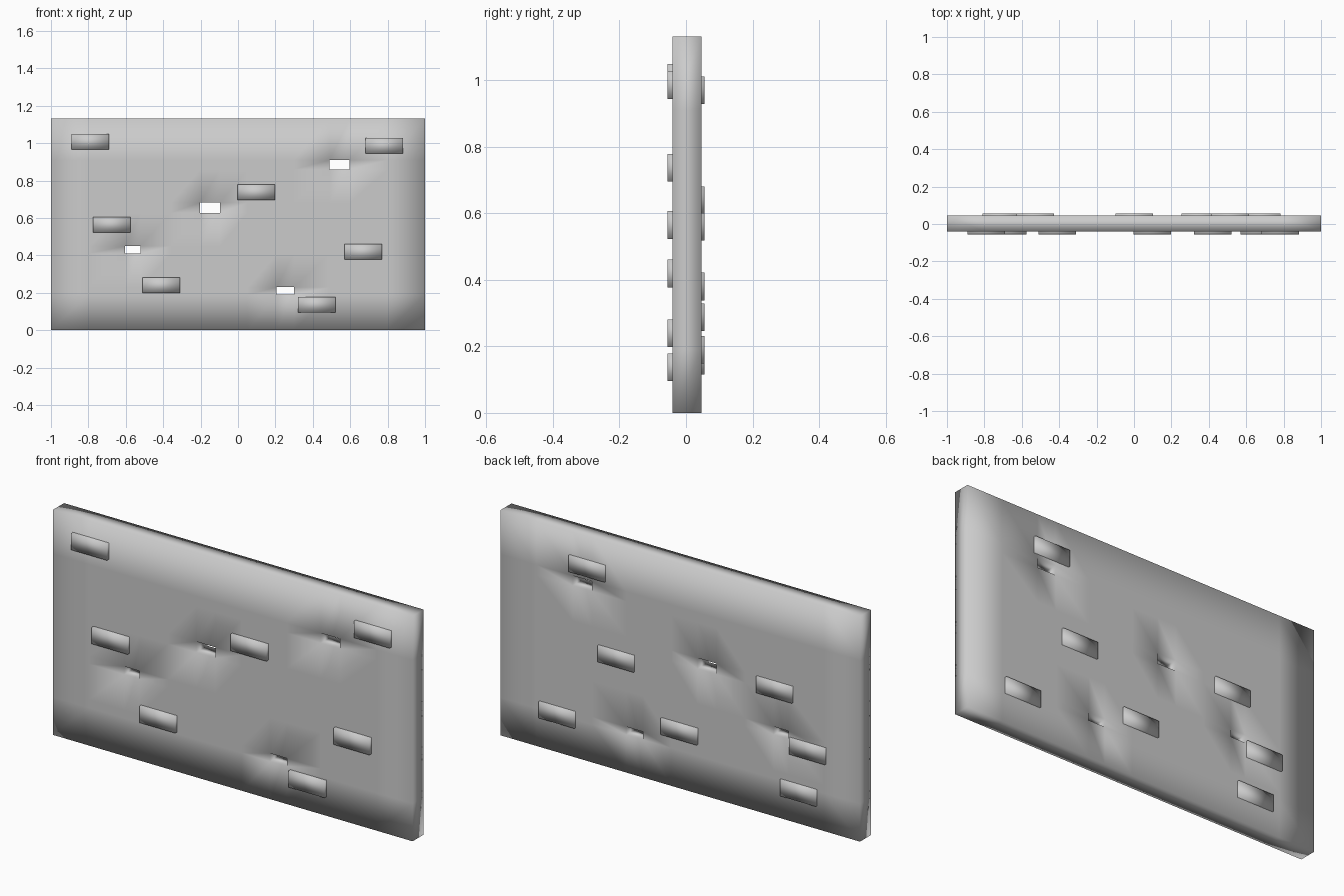
import bpy
import bmesh

if "Cube" in bpy.data.objects:
    bpy.data.objects.remove(bpy.data.objects["Cube"])

FRONT, BACK = -0.041, 0.046      # wall faces in y
FRONT_OUT, BACK_OUT = -0.056, 0.055  # outer faces of the raised bricks


def finish(name, bm):
    bmesh.ops.recalc_face_normals(bm, faces=bm.faces)
    for f in bm.faces:
        f.smooth = True
    mesh = bpy.data.meshes.new(name)
    bm.to_mesh(mesh)
    bm.free()
    ob = bpy.data.objects.new(name, mesh)
    bpy.context.collection.objects.link(ob)
    return ob


# wall slab: grid of cells, with four cells left open as through holes
xs = [-1, -0.8, -0.603, -0.52, -0.36, -0.203, -0.097, 0.05,
      0.207, 0.30, 0.49, 0.597, 0.8, 1]
zs = [0, 0.19, 0.23, 0.41, 0.45, 0.628, 0.682, 0.86, 0.91, 1.132]
holes = {(2, 3), (5, 5), (8, 1), (10, 7)}   # (column, row)
cells = {(i, k) for i in range(len(xs) - 1) for k in range(len(zs) - 1)} - holes

bm = bmesh.new()
grid = {}


def vert(i, k, y):
    if (i, k, y) not in grid:
        grid[i, k, y] = bm.verts.new((xs[i], y, zs[k]))
    return grid[i, k, y]


for i, k in sorted(cells):
    corners = [(i, k), (i + 1, k), (i + 1, k + 1), (i, k + 1)]
    for y in (FRONT, BACK):
        bm.faces.new([vert(a, b, y) for a, b in corners])
    # close the rim wherever the neighbouring cell is missing
    neighbours = [(i, k - 1), (i + 1, k), (i, k + 1), (i - 1, k)]
    for n, cell in enumerate(neighbours):
        if cell not in cells:
            p, q = corners[n], corners[(n + 1) % 4]
            bm.faces.new([vert(*p, FRONT), vert(*q, FRONT),
                          vert(*q, BACK), vert(*p, BACK)])
finish("wall_slab", bm)


# raised bricks, given by centre x and z, slightly sunk into the wall
def brick(name, x, z, y0, y1):
    bm = bmesh.new()
    bmesh.ops.create_cube(bm, size=1)
    bmesh.ops.scale(bm, vec=(0.2, y1 - y0, 0.083), verts=bm.verts)
    ob = finish(name, bm)
    ob.location = (x, (y0 + y1) / 2, z)


front_bricks = [(-0.79, 1.007), (-0.675, 0.565), (-0.41, 0.24), (0.097, 0.737),
                (0.67, 0.419), (0.783, 0.986), (0.42, 0.137)]
back_bricks = [(0.515, 0.97), (0.353, 0.56), (-0.527, 0.64), (0.682, 0.19),
               (0.002, 0.288), (-0.71, 0.38), (-0.66, 0.157)]
for n, (x, z) in enumerate(front_bricks):
    brick(f"front_brick_{n + 1}", x, z, FRONT_OUT, FRONT + 0.02)
for n, (x, z) in enumerate(back_bricks):
    brick(f"back_brick_{n + 1}", x, z, BACK - 0.02, BACK_OUT)
